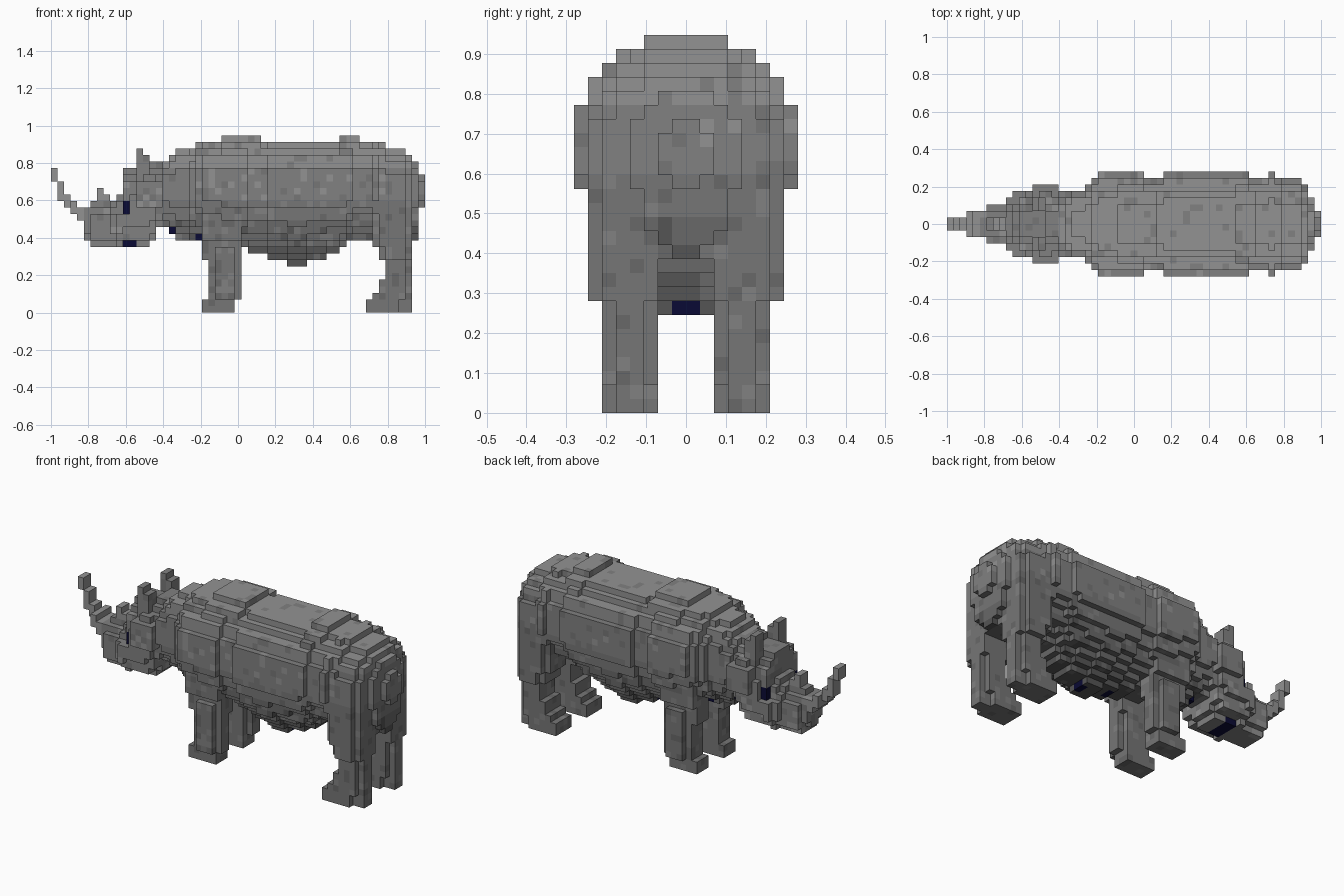
import bpy
import random

if "Cube" in bpy.data.objects:
    bpy.data.objects.remove(bpy.data.objects["Cube"])

random.seed(4)
V = 2 / 57            # edge of one cube; the model is 57 cubes long
claimed = set()       # cubes already used by a part
parts = []            # (name, cubes, tone) - tone is a grey index, or None for navy


def loft(start, runs, centre, n_up, n_low):
    """Cubes inside rounded cross-sections; runs = (length, top, bottom, half width)."""
    cells, i = set(), start
    for length, top, bot, half in runs:
        zc = centre or (top + bot) / 2
        for i in range(i, i + length):
            for k in range(bot, top):
                d = k + 0.5 - zc
                h, n = (top - zc, n_up) if d > 0 else (zc - bot, n_low)
                for j in range(half):
                    if (abs(d) / h) ** n + ((j + 0.5) / half) ** n <= 1.0 or j == 0:
                        cells |= {(i, j, k), (i, -1 - j, k)}
        i += 1
    return cells


def boxes(*specs, sides=(1, -1)):
    """Blocks of cubes given as (i0, i1, j0, j1, k0, k1), ends included, mirrored in y."""
    cells = set()
    for i0, i1, j0, j1, k0, k1 in specs:
        for i in range(i0, i1 + 1):
            for j in range(j0, j1 + 1):
                for k in range(k0, k1 + 1):
                    cells |= {(i, j if s > 0 else -1 - j, k) for s in sides}
    return cells


def part(name, cells, tone):
    cells = cells - claimed
    claimed.update(cells)
    parts.append((name, cells, tone))


# Coloured cubes claim their places first
part("eyes", boxes((11, 11, 3, 3, 15, 16)), None)
part("belly_spots", boxes((33, 33, 0, 0, 8, 8), (38, 38, 0, 0, 7, 7), (22, 22, 1, 1, 11, 11),
                          (18, 18, 0, 0, 12, 12), (11, 12, 0, 1, 10, 10)), None)

# Body: neck, shoulders, belly and rump (tone follows height)
part("body", loft(17, [
    (1, 23, 13, 5), (1, 24, 12, 5), (2, 25, 11, 5), (1, 25, 11, 6), (1, 26, 11, 7),
    (3, 26, 11, 8), (4, 27, 10, 8), (2, 27, 9, 7), (1, 26, 9, 7), (3, 26, 8, 8),
    (3, 26, 7, 8), (3, 26, 8, 8), (2, 26, 9, 8), (1, 27, 10, 8), (1, 27, 11, 8),
    (1, 27, 11, 7), (2, 26, 11, 7), (1, 26, 11, 8), (1, 26, 11, 7), (3, 25, 11, 7),
    (1, 24, 11, 6), (1, 23, 11, 4), (1, 21, 16, 2)], 18.5, 2.35, 1.65), "height")

# Head, with hollows where the eyes sit
part("head", loft(5, [
    (1, 16, 11, 2), (3, 17, 10, 3), (1, 17, 10, 4), (1, 18, 10, 5), (2, 22, 10, 5),
    (2, 22, 10, 5), (1, 23, 11, 5), (1, 23, 13, 5)], None, 1.9, 2.2)
    - boxes((10, 11, 4, 4, 15, 18), (10, 10, 3, 4, 15, 18)), 3)

# Ears, with the wide base behind them
part("ears", boxes((13, 13, 2, 3, 19, 24), (14, 14, 2, 3, 18, 23),
                   (13, 16, 4, 5, 16, 19), (14, 15, 4, 4, 20, 20)), 3)

# Horns
part("front_horn", boxes((0, 0, 0, 0, 20, 21), (1, 1, 0, 0, 17, 19), (2, 2, 0, 0, 16, 17),
                         (3, 3, 0, 1, 15, 16), (4, 4, 0, 1, 14, 15), (5, 5, 0, 1, 12, 15)), 4)
part("rear_horn", boxes((7, 7, 0, 0, 16, 18), (8, 8, 0, 0, 16, 17)), 4)

# Legs, one object per side, with chamfered shanks
for side, label in ((-1, "right"), (1, "left")):
    part("front_leg_" + label, boxes(
        (23, 27, 2, 4, 0, 1), (24, 28, 3, 4, 2, 7), (24, 27, 2, 4, 2, 7),
        (25, 27, 5, 5, 2, 9), (23, 28, 2, 4, 8, 10), (23, 28, 2, 5, 11, 14),
        sides=(side,)), 2)
    part("hind_leg_" + label, boxes(
        (48, 54, 3, 4, 0, 1), (48, 52, 2, 5, 0, 1), (49, 53, 2, 5, 2, 2), (50, 54, 3, 4, 2, 4),
        (50, 53, 2, 5, 3, 4), (51, 54, 3, 4, 5, 7), (51, 53, 2, 5, 5, 7),
        (50, 54, 2, 5, 8, 9), (51, 53, 6, 6, 8, 9), (49, 54, 2, 5, 10, 17),
        (50, 53, 6, 6, 10, 17), sides=(side,)), 2)

# Outer faces of a cube: direction and its four corners
FACES = {
    (1, 0, 0): ((1, 0, 0), (1, 1, 0), (1, 1, 1), (1, 0, 1)),
    (-1, 0, 0): ((0, 0, 0), (0, 0, 1), (0, 1, 1), (0, 1, 0)),
    (0, 1, 0): ((0, 1, 0), (0, 1, 1), (1, 1, 1), (1, 1, 0)),
    (0, -1, 0): ((0, 0, 0), (1, 0, 0), (1, 0, 1), (0, 0, 1)),
    (0, 0, 1): ((0, 0, 1), (1, 0, 1), (1, 1, 1), (0, 1, 1)),
    (0, 0, -1): ((0, 0, 0), (0, 1, 0), (1, 1, 0), (1, 0, 0)),
}

# Hide colours: five greys from belly to back, plus navy
mats = []
for n, rgb in enumerate([(g, g, g) for g in (0.09, 0.14, 0.18, 0.22, 0.29)]
                        + [(0.003, 0.003, 0.035)]):
    mat = bpy.data.materials.new("hide_%d" % n)
    mat.diffuse_color = (*rgb, 1)
    mat.use_nodes = True
    mat.node_tree.nodes["Principled BSDF"].inputs["Base Color"].default_value = mat.diffuse_color
    mats.append(mat)


def shade(tone, k):
    """Material index for one cube, with a little variation."""
    if tone is None:
        return 5
    if tone == "height":
        tone = 0 if k < 10 else 1 if k < 14 else 2 if k < 17 else 3 if k < 22 else 4
    return min(4, max(0, tone + random.choice((-1, 0, 0, 0, 0, 0, 0, 0, 0, 1))))


# Turn each part into a mesh, keeping only the faces that can be seen
for name, cells, tone in parts:
    index, faces, slots = {}, [], []
    for c in sorted(cells):
        slot = shade(tone, c[2])
        for d, corners in FACES.items():
            if tuple(a + b for a, b in zip(c, d)) in claimed:
                continue
            faces.append([index.setdefault(tuple(a + b for a, b in zip(c, q)), len(index))
                          for q in corners])
            slots.append(slot)
    mesh = bpy.data.meshes.new(name)
    mesh.from_pydata([(-1 + i * V, j * V, k * V) for i, j, k in index], [], faces)
    for mat in mats:
        mesh.materials.append(mat)
    mesh.polygons.foreach_set("material_index", slots)
    bpy.context.collection.objects.link(bpy.data.objects.new(name, mesh))
